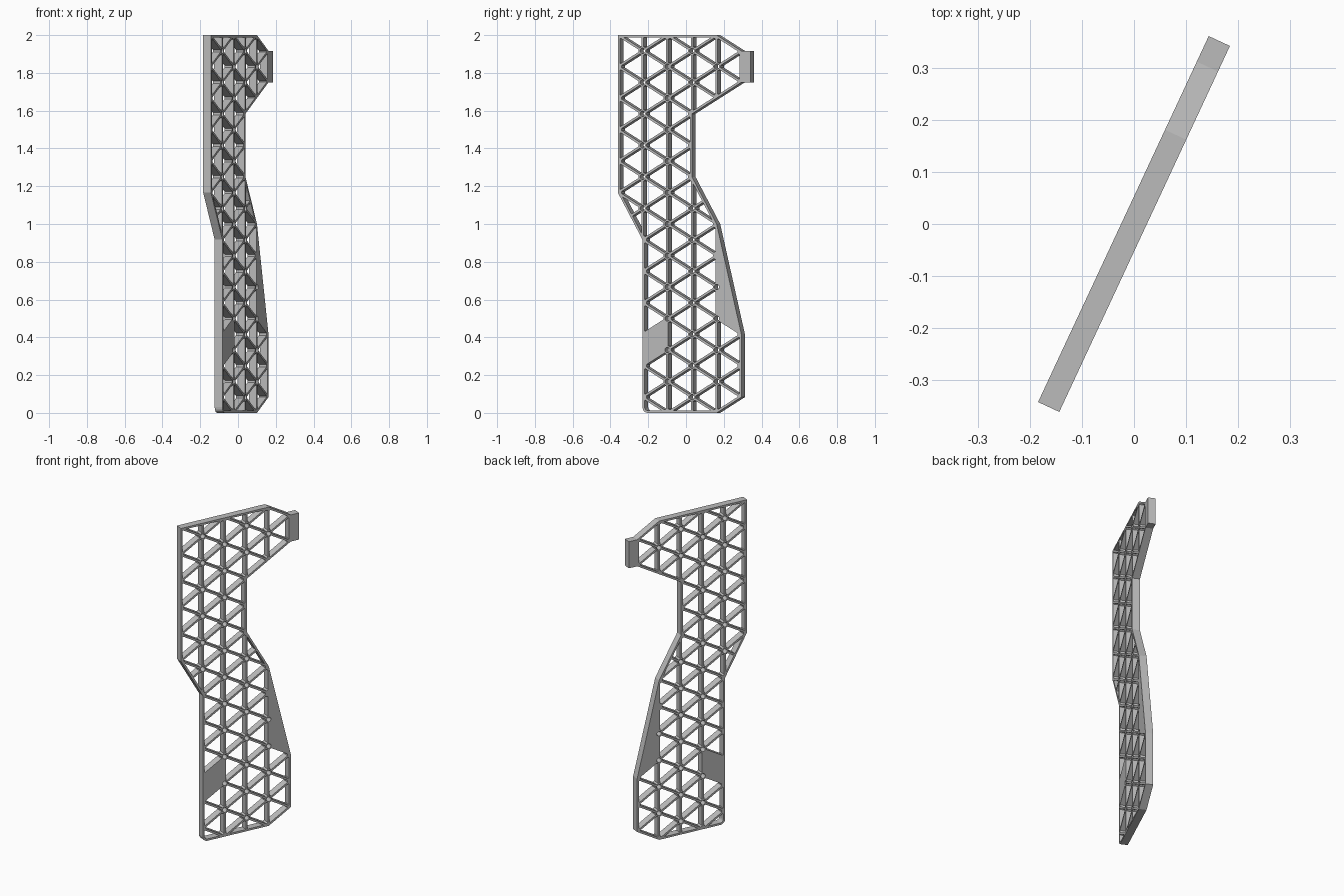
import bpy, bmesh, math
from mathutils import Vector, Matrix

cube = bpy.data.objects.get("Cube")
if cube:
    bpy.data.objects.remove(cube, do_unlink=True)

S = 1 / 6                        # lattice spacing along z
W = S * math.sqrt(3) / 2         # spacing between upright ribs
LEFT, THICK = -0.388, 0.045
RIB, RIM, BOSS, HOLE = 0.012, 0.012, 0.022, 0.0145
TURN = Matrix.Rotation(math.radians(65), 4, 'Z')

grey = bpy.data.materials.new("plain_grey")
grey.use_nodes = True
colour = (0.5, 0.5, 0.5, 1)
grey.diffuse_color = colour
grey.node_tree.nodes["Principled BSDF"].inputs["Base Color"].default_value = colour


def node(k, z):
    return Vector((LEFT + k * W, z))


def prisms(name, polygons, depth):
    """Extrude flat polygons (along, height) through the panel thickness."""
    bm = bmesh.new()
    for poly in polygons:
        rings = [[bm.verts.new((p[0], s * depth / 2, p[1])) for p in poly] for s in (-1, 1)]
        bm.faces.new(rings[0])
        bm.faces.new(rings[1][::-1])
        for i in range(len(poly)):
            j = (i + 1) % len(poly)
            bm.faces.new((rings[0][j], rings[0][i], rings[1][i], rings[1][j]))
    bmesh.ops.recalc_face_normals(bm, faces=bm.faces)
    mesh = bpy.data.meshes.new(name)
    bm.to_mesh(mesh)
    bm.free()
    mesh.materials.append(grey)
    obj = bpy.data.objects.new(name, mesh)
    bpy.context.collection.objects.link(obj)
    return obj


def boolean(target, tool, operation):
    mod = target.modifiers.new("cut", 'BOOLEAN')
    mod.object, mod.operation, mod.solver = tool, operation, 'EXACT'
    bpy.context.view_layer.objects.active = target
    bpy.ops.object.modifier_apply(modifier=mod.name)
    bpy.data.objects.remove(tool, do_unlink=True)


def inset(poly, d):
    """Move every side of a counter-clockwise polygon inward by d."""
    result = []
    for i, p in enumerate(poly):
        a = (p - poly[i - 1]).normalized()
        b = (poly[(i + 1) % len(poly)] - p).normalized()
        na, nb = Vector((-a.y, a.x)), Vector((-b.y, b.x))
        result.append(p + (na + nb) * d / (1 + na.dot(nb)))
    return result


def inside(p, poly):
    odd = False
    for i, b in enumerate(poly):
        a = poly[i - 1]
        if (a.y > p.y) != (b.y > p.y):
            if p.x < a.x + (p.y - a.y) * (b.x - a.x) / (b.y - a.y):
                odd = not odd
    return odd


def ring(centre, radius, count):
    return [centre + radius * Vector((math.cos(2 * math.pi * i / count),
                                      math.sin(2 * math.pi * i / count)))
            for i in range(count)]


# Outline: corners sit on lattice nodes, with one rounded bottom corner
R = 0.03
corner = [node(1, 0) + Vector((R, R)) - R * Vector((math.cos(a), math.sin(a)))
          for a in (math.pi / 8 * i for i in range(5))]
outline = corner + [node(4, 0), node(5, S / 2), node(5, 2.5 * S), node(4, 6 * S),
                    node(3, 7.5 * S), node(3, 9.5 * S), node(5, 10.5 * S),
                    node(5, 11.5 * S), node(4, 12 * S), node(0, 12 * S),
                    node(0, 7 * S), node(1, 5.5 * S)]

# Triangular openings between ribs, with corners trimmed to leave node bosses
openings = []
for k in range(5):
    for row in range(-1, 26):
        z = row * S / 2
        if (k + row) % 2:
            tri = [node(k, z - S / 2), node(k + 1, z), node(k, z + S / 2)]
        else:
            tri = [node(k, z), node(k + 1, z - S / 2), node(k + 1, z + S / 2)]
        # solid infill areas are left uncut
        if (k == 4 and 0.46 < z < 1.3) or (k == 1 and 0.3 < z < 0.45):
            continue
        small = inset(tri, RIB / 2)
        trimmed = []
        for i, p in enumerate(small):
            reach = (BOSS - RIB) / math.cos(math.pi / 6)
            for q in (small[i - 1], small[(i + 1) % 3]):
                trimmed.append(p + (q - p).normalized() * reach)
        openings.append(trimmed)

# Small round holes through the inner nodes
holes = []
for k in range(1, 5):
    for row in range(1, 24):
        c = node(k, row * S / 2)
        if (k + row) % 2 == 0 and all(inside(p, outline) for p in ring(c, 0.05, 12)):
            holes.append(ring(c, HOLE, 12))

panel = prisms("lattice_panel", [outline], THICK)
cutter = prisms("opening_cutter", openings, THICK * 2)
boolean(cutter, prisms("rim_limit", [inset(outline, RIM)], THICK * 1.5), 'INTERSECT')
boolean(panel, cutter, 'DIFFERENCE')
boolean(panel, prisms("hole_cutter", holes, THICK * 2), 'DIFFERENCE')

# Solid end tab
lo, hi = 10.5 * S, 11.5 * S
tab = prisms("end_tab", [[(0.322, lo), (-LEFT, lo), (-LEFT, hi), (0.322, hi)]], THICK)

for obj in (panel, tab):
    obj.data.transform(TURN)
